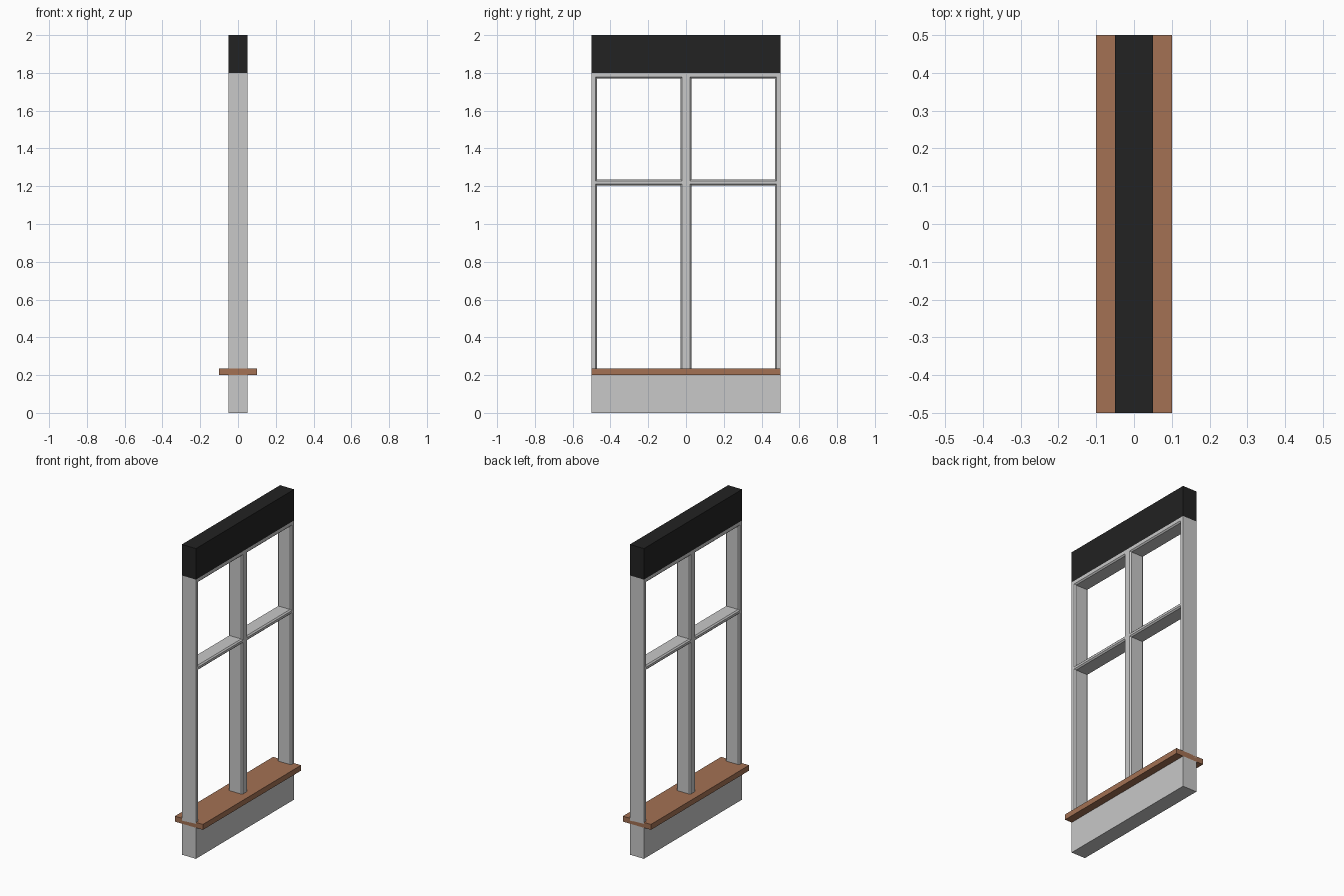
import bpy, bmesh

if "Cube" in bpy.data.objects:
    bpy.data.objects.remove(bpy.data.objects["Cube"])


def material(name, rgb):
    m = bpy.data.materials.new(name)
    m.diffuse_color = (*rgb, 1.0)
    m.use_nodes = True
    m.node_tree.nodes["Principled BSDF"].inputs["Base Color"].default_value = m.diffuse_color
    return m


GREY = material("light_grey_paint", (0.58, 0.58, 0.58))
BLACK = material("black_header", (0.016, 0.016, 0.016))
WOOD = material("brown_wood", (0.366, 0.165, 0.087))


def finish(bm, name, mat):
    bmesh.ops.remove_doubles(bm, verts=bm.verts, dist=1e-5)
    bmesh.ops.recalc_face_normals(bm, faces=bm.faces)
    mesh = bpy.data.meshes.new(name)
    bm.to_mesh(mesh)
    bm.free()
    mesh.materials.append(mat)
    bpy.context.collection.objects.link(bpy.data.objects.new(name, mesh))


def box(name, half_depth, z0, z1, mat):
    bm = bmesh.new()
    bmesh.ops.create_cube(bm, size=1)
    for v in bm.verts:
        v.co = (v.co.x * 2 * half_depth, v.co.y, z0 + (v.co.z + 0.5) * (z1 - z0))
    finish(bm, name, mat)


# Solid parts: wall panel, sill and header
box("lower_panel", 0.05, 0.0, 0.2, GREY)
box("window_sill", 0.10, 0.2, 0.235, WOOD)
box("header", 0.05, 1.8, 2.0, BLACK)

# Window frame: a slab with four openings whose edges are chamfered
D, C = 0.05, 0.008
SILL_Z = 0.22                      # frame foot, hidden in the sill
ys = [-0.5, -0.478, -0.02, 0.02, 0.478, 0.5]
zs = [SILL_Z, 1.213, 1.227, 1.779, 1.8]
bm = bmesh.new()


def quad(*pts):
    bm.faces.new([bm.verts.new(p) for p in pts])


def ring(x, y0, y1, z0, z1, inset):
    # The bottom edge of the lower openings sits on the sill, so it is square
    low = z0 if z0 == SILL_Z else z0 + inset
    return [(x, y0 + inset, low), (x, y0 + inset, z1 - inset),
            (x, y1 - inset, z1 - inset), (x, y1 - inset, low)]


for i in range(5):
    for j in range(4):
        y0, y1, z0, z1 = ys[i], ys[i + 1], zs[j], zs[j + 1]
        if i in (1, 3) and j in (0, 2):
            # Opening: chamfer, straight reveal, chamfer
            rings = [ring(x, y0, y1, z0, z1, c) for x, c in
                     ((-D, 0), (-D + C, C), (D - C, C), (D, 0))]
            for a, b in zip(rings, rings[1:]):
                for k in range(3 if j == 0 else 4):
                    n = (k + 1) % 4
                    quad(a[k], a[n], b[n], b[k])
        else:
            for x in (-D, D):
                quad((x, y0, z0), (x, y1, z0), (x, y1, z1), (x, y0, z1))

# Outer side faces of the frame
for y in (-0.5, 0.5):
    for z0, z1 in zip(zs, zs[1:]):
        quad((-D, y, z0), (D, y, z0), (D, y, z1), (-D, y, z1))
finish(bm, "window_frame", GREY)
